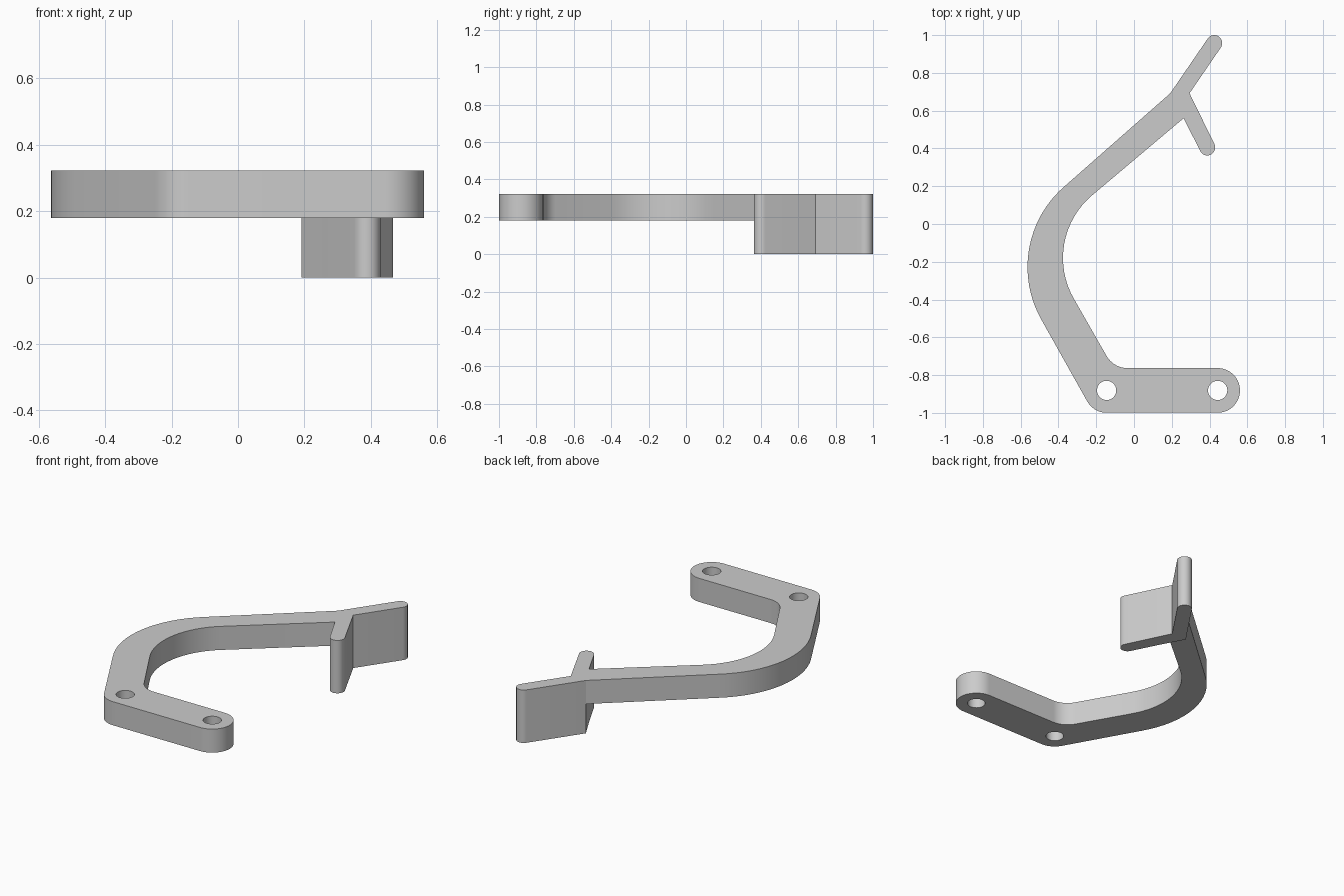
import bpy, bmesh
from math import radians, cos, sin, ceil

cube = bpy.data.objects.get("Cube")
if cube:
    bpy.data.objects.remove(cube, do_unlink=True)

grey = bpy.data.materials.new("plain grey")
grey.use_nodes = True
grey.diffuse_color = (0.6, 0.6, 0.6, 1)
grey.node_tree.nodes["Principled BSDF"].inputs["Base Color"].default_value = (0.6, 0.6, 0.6, 1)


def arc(cx, cy, r, start, end, step=5):
    """Points along an arc, angles in degrees."""
    n = ceil(abs(end - start) / step)
    angles = [radians(start + (end - start) * i / n) for i in range(n + 1)]
    return [(cx + r * cos(a), cy + r * sin(a)) for a in angles]


def plate(name, outline, z0, z1, holes=()):
    """Solid plate from a closed outline with optional round holes."""
    bm = bmesh.new()
    for loop in [outline, *holes]:
        verts = [bm.verts.new((x, y, z0)) for x, y in loop]
        for a, b in zip(verts, verts[1:] + verts[:1]):
            bm.edges.new((a, b))
    bmesh.ops.triangle_fill(bm, edges=bm.edges[:], use_beauty=True)
    top = bmesh.ops.extrude_face_region(bm, geom=bm.faces[:], use_keep_orig=True)
    moved = [g for g in top["geom"] if isinstance(g, bmesh.types.BMVert)]
    bmesh.ops.translate(bm, verts=moved, vec=(0, 0, z1 - z0))
    bmesh.ops.recalc_face_normals(bm, faces=bm.faces[:])
    mesh = bpy.data.meshes.new(name)
    bm.to_mesh(mesh)
    bm.free()
    mesh.materials.append(grey)
    obj = bpy.data.objects.new(name, mesh)
    bpy.context.collection.objects.link(obj)
    bpy.ops.object.select_all(action="DESELECT")
    obj.select_set(True)
    bpy.context.view_layer.objects.active = obj
    bpy.ops.object.shade_smooth_by_angle(angle=radians(30))
    return obj


TOP, ARM_BOTTOM = 0.323, 0.179
FOOT_Y, FOOT_R = -0.881, 0.118
HOLE_X = (-0.145, 0.443)
FORK_LEFT, FORK_RIGHT = (0.192, 0.692), (0.263, 0.56)

# Curved arm with its mounting foot and two bolt holes
arm = (arc(HOLE_X[0], FOOT_Y, FOOT_R, 210, 270)
       + arc(HOLE_X[1], FOOT_Y, FOOT_R, -90, 90)
       + arc(-0.034, -0.635, 0.128, 270, 210)
       + arc(0.058, -0.18, 0.434, 210, 130)
       + [FORK_RIGHT, FORK_LEFT]
       + arc(0, -0.228, 0.564, 130, 210))
holes = [arc(x, FOOT_Y, 0.051, 0, 360, 10)[:-1] for x in HOLE_X]
plate("curved_arm", arm, ARM_BOTTOM, TOP, holes)

# Tall two-pronged fork at the arm's end
fork = ([FORK_LEFT, FORK_RIGHT]
        + arc(0.388, 0.405, 0.042, 206, 386, 10)
        + [(0.294, 0.692)]
        + arc(0.425, 0.958, 0.042, -35, 145, 10))
plate("forked_end", fork, 0, TOP)
